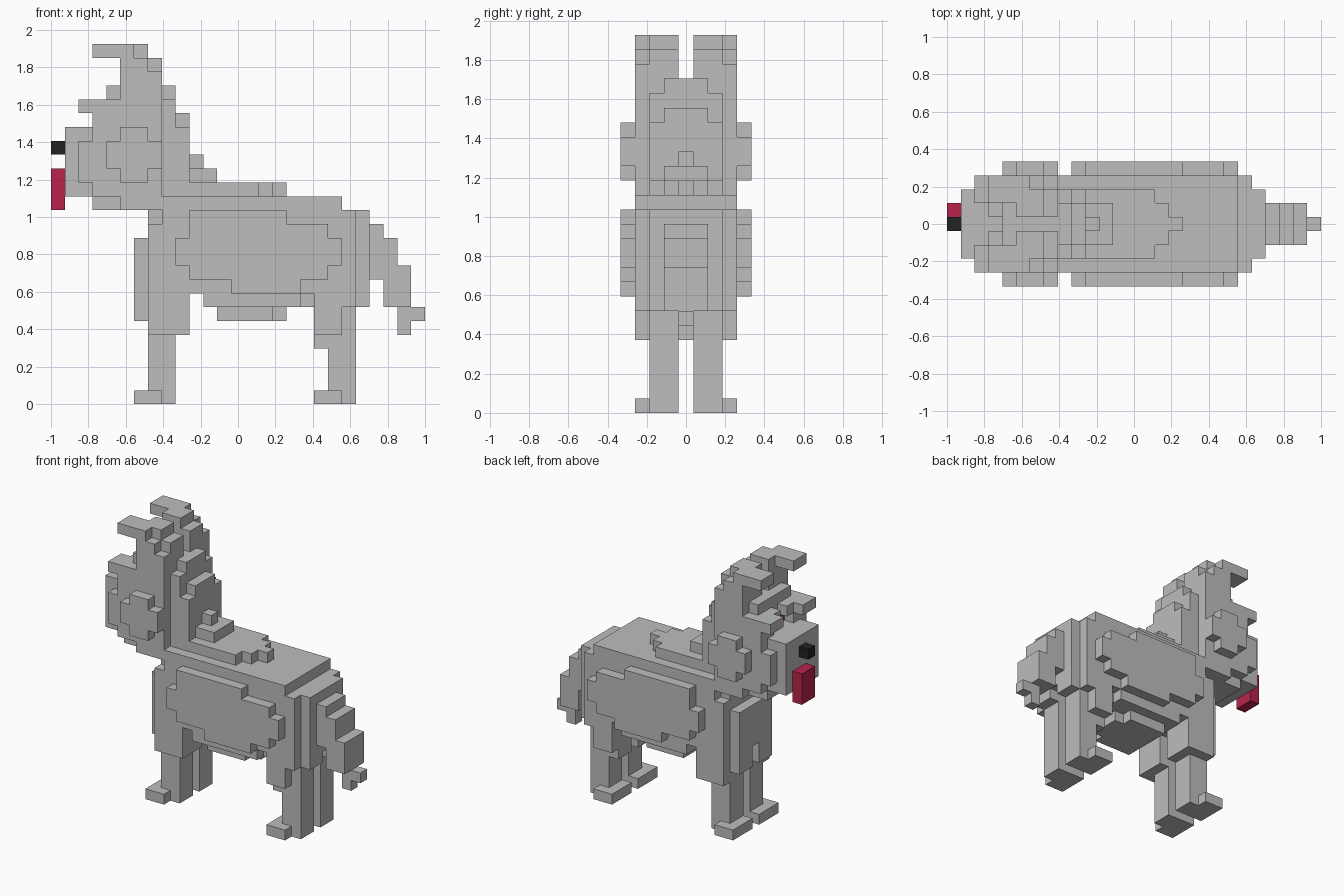
import bpy, bmesh

cube = bpy.data.objects.get("Cube")
if cube:
    bpy.data.objects.remove(cube, do_unlink=True)

V = 2 / 27  # edge length of one block


def material(name, rgb):
    m = bpy.data.materials.new(name)
    m.use_nodes = True
    m.diffuse_color = (*rgb, 1)
    m.node_tree.nodes["Principled BSDF"].inputs["Base Color"].default_value = (*rgb, 1)
    return m


GREY = material("coat grey", (0.51, 0.51, 0.51))
BLACK = material("nose black", (0.016, 0.016, 0.016))
RED = material("tongue red", (0.48, 0.017, 0.07))

# The six sides of a block: direction and corner offsets
SIDES = [
    ((1, 0, 0), ((1, 0, 0), (1, 1, 0), (1, 1, 1), (1, 0, 1))),
    ((-1, 0, 0), ((0, 0, 0), (0, 0, 1), (0, 1, 1), (0, 1, 0))),
    ((0, 1, 0), ((0, 1, 0), (0, 1, 1), (1, 1, 1), (1, 1, 0))),
    ((0, -1, 0), ((0, 0, 0), (1, 0, 0), (1, 0, 1), (0, 0, 1))),
    ((0, 0, 1), ((0, 0, 1), (1, 0, 1), (1, 1, 1), (0, 1, 1))),
    ((0, 0, -1), ((0, 0, 0), (0, 1, 0), (1, 1, 0), (1, 0, 0))),
]


def part(name, boxes, mat=GREY, sides=(1, -1)):
    """Join block boxes (x0, x1, y0, y1, z0, z1) into one outer skin.
    x and z ends are exclusive, y counts blocks from the middle, inclusive."""
    cells = {(x, s * y, z)
             for x0, x1, y0, y1, z0, z1 in boxes for s in sides
             for x in range(x0, x1) for y in range(y0, y1 + 1) for z in range(z0, z1)}
    bm = bmesh.new()
    verts = {}

    def vert(p):
        if p not in verts:
            verts[p] = bm.verts.new((p[0] * V - 1, (p[1] - 0.5) * V, p[2] * V))
        return verts[p]

    for c in sorted(cells):
        for d, corners in SIDES:
            if tuple(a + b for a, b in zip(c, d)) not in cells:
                bm.faces.new([vert(tuple(a + b for a, b in zip(c, k))) for k in corners])
    me = bpy.data.meshes.new(name)
    bm.to_mesh(me)
    bm.free()
    me.materials.append(mat)
    ob = bpy.data.objects.new(name, me)
    bpy.context.collection.objects.link(ob)
    return ob


# Torso with chest, rump, stepped back and belly
part("torso", [
    (8, 22, 0, 3, 8, 14), (7, 8, 0, 3, 8, 13), (7, 8, 0, 2, 13, 14),
    (6, 7, 0, 2, 8, 12), (22, 23, 0, 2, 8, 14),
    (8, 21, 0, 3, 14, 15),
    (8, 15, 0, 2, 15, 16), (15, 16, 0, 1, 15, 16), (16, 17, 0, 0, 15, 16),
    (11, 18, 0, 3, 7, 8), (18, 19, 0, 2, 7, 8),
    (12, 16, 0, 2, 6, 7), (16, 17, 0, 1, 6, 7),
])

# Raised flank on each side
for side, s in (("left", 1), ("right", -1)):
    part(f"flank_{side}", [
        (10, 17, 4, 4, 13, 14), (10, 20, 4, 4, 12, 13), (9, 21, 4, 4, 10, 12),
        (10, 20, 4, 4, 9, 10), (13, 18, 4, 4, 8, 9),
    ], sides=(s,))

    # Legs with wider upper part and paw
    part(f"front_leg_{side}", [
        (7, 10, 1, 3, 5, 8), (6, 7, 1, 2, 6, 8),
        (7, 9, 1, 2, 0, 5), (6, 8, 1, 3, 0, 1),
    ], sides=(s,))
    part(f"hind_leg_{side}", [
        (19, 22, 1, 3, 7, 8), (22, 23, 1, 2, 7, 8),
        (19, 21, 1, 3, 5, 7), (21, 22, 1, 2, 5, 7),
        (19, 22, 1, 2, 4, 5), (20, 22, 1, 2, 0, 4), (19, 21, 1, 3, 0, 1),
    ], sides=(s,))

    # Upright ear with forward tip
    part(f"ear_{side}", [
        (6, 8, 1, 3, 20, 24), (5, 6, 1, 3, 20, 25), (6, 7, 1, 3, 24, 25),
        (7, 8, 1, 2, 24, 25),
        (3, 5, 2, 3, 25, 26), (5, 6, 1, 3, 25, 26), (6, 7, 1, 2, 25, 26),
    ], sides=(s,))

    # Cheek plate
    part(f"cheek_{side}", [
        (5, 7, 4, 4, 16, 20), (4, 8, 4, 4, 17, 19),
    ], sides=(s,))

    # Brow tuft shading the eye
    part(f"brow_tuft_{side}", [
        (2, 3, 2, 3, 21, 22), (3, 5, 1, 3, 21, 22), (3, 5, 2, 3, 20, 21),
    ], sides=(s,))
    part(f"eye_{side}", [(4, 5, 1, 1, 20, 21)], RED, (s,))

# Head with muzzle, chin, crown and back of the neck
part("head", [
    (1, 3, 0, 2, 15, 20), (2, 3, 0, 3, 16, 19), (3, 8, 0, 3, 15, 20),
    (3, 5, 0, 2, 14, 15), (5, 8, 0, 3, 14, 15),
    (5, 8, 0, 2, 20, 22), (4, 5, 0, 0, 20, 22), (4, 6, 0, 2, 22, 23),
    (6, 9, 0, 1, 22, 23), (8, 9, 0, 2, 15, 22),
    (9, 10, 0, 1, 20, 21), (9, 10, 0, 2, 15, 20),
    (10, 12, 0, 1, 15, 17), (10, 11, 0, 0, 17, 18),
])
part("nose", [(0, 1, 0, 0, 18, 19)], BLACK)
part("tongue", [(0, 1, 0, 1, 14, 17)], RED, (1,))

# Drooping tail
tail = part("tail", [
    (23, 24, 0, 1, 9, 13), (24, 25, 0, 1, 7, 12), (25, 26, 0, 1, 7, 10),
    (25, 26, 0, 0, 5, 7), (26, 27, 0, 0, 6, 7),
])
